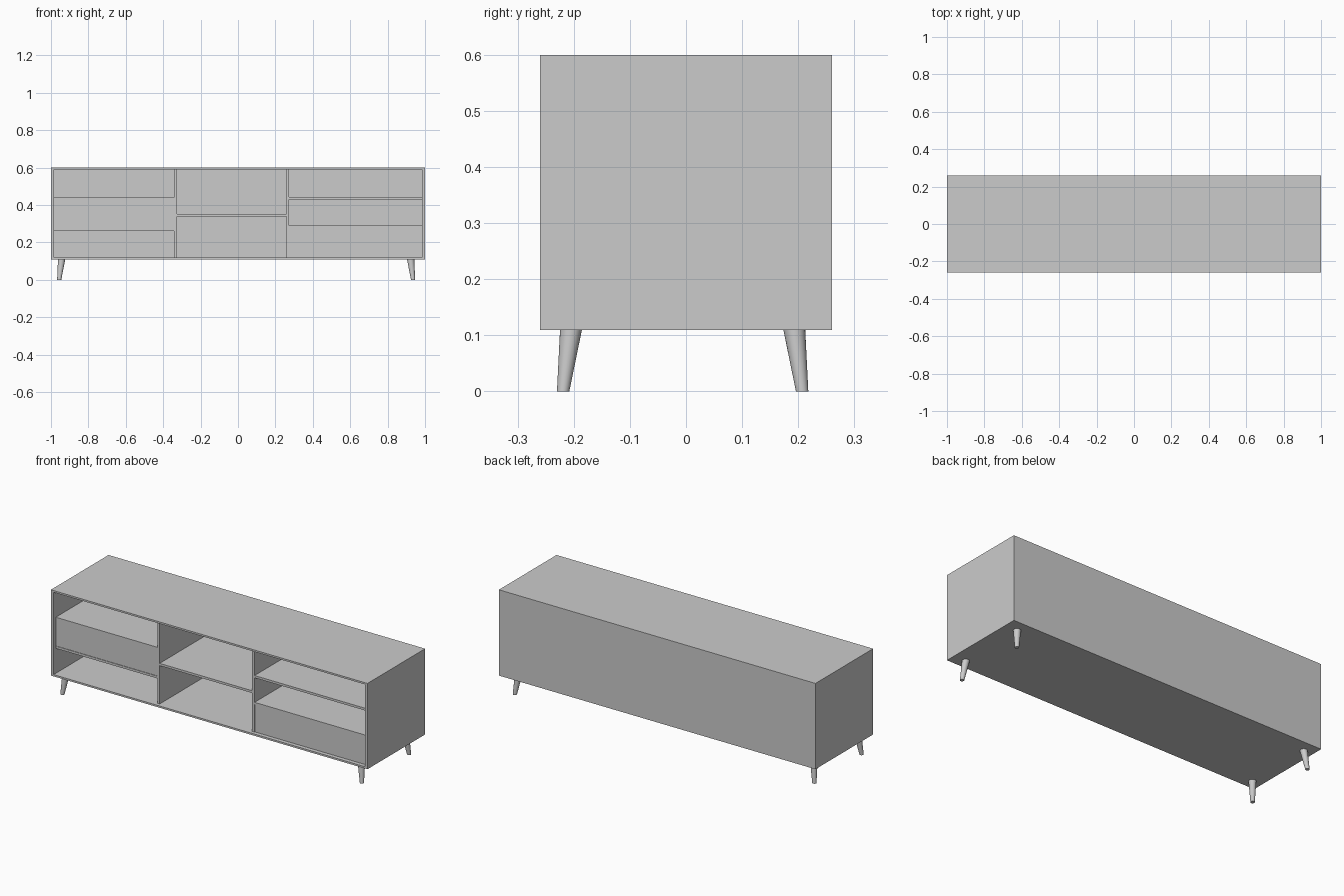
import bpy, bmesh
from mathutils import Vector

if "Cube" in bpy.data.objects:
    bpy.data.objects.remove(bpy.data.objects["Cube"])

W, D, Z0, Z1 = 1.0, 0.26, 0.11, 0.60   # half width, half depth, bottom, top
TS, TP = 0.017, 0.01                   # side and top/bottom thickness
FRONT, BACK = -0.24, 0.25              # interior depth range


def box(name, x0, x1, y0, y1, z0, z1):
    bm = bmesh.new()
    bmesh.ops.create_cube(bm, size=1)
    for v in bm.verts:
        v.co = Vector(((x0 + x1) / 2 + v.co.x * (x1 - x0),
                       (y0 + y1) / 2 + v.co.y * (y1 - y0),
                       (z0 + z1) / 2 + v.co.z * (z1 - z0)))
    return finish(name, bm)


def finish(name, bm):
    me = bpy.data.meshes.new(name)
    bm.to_mesh(me)
    bm.free()
    ob = bpy.data.objects.new(name, me)
    bpy.context.collection.objects.link(ob)
    return ob


def leg(name, bottom, top, r0, r1, n=24):
    # tapered round leg with horizontal ends, splayed outwards
    bm = bmesh.new()
    bmesh.ops.create_cone(bm, cap_ends=True, segments=n, radius1=r0, radius2=r1, depth=1)
    for v in bm.verts:
        c = bottom.lerp(top, v.co.z + 0.5)
        v.co = Vector((c.x + v.co.x, c.y + v.co.y, c.z))
    ob = finish(name, bm)
    bpy.ops.object.select_all(action='DESELECT')
    ob.select_set(True)
    bpy.context.view_layer.objects.active = ob
    bpy.ops.object.shade_smooth_by_angle()


# carcass: top, bottom, sides and back
zi0, zi1 = Z0 + TP, Z1 - TP
box("top_panel", -W, W, -D, D, zi1, Z1)
box("bottom_panel", -W, W, -D, D, Z0, zi0)
box("left_side", -W, -W + TS, -D, D, zi0, zi1)
box("right_side", W - TS, W, -D, D, zi0, zi1)
box("back_panel", -W + TS, W - TS, BACK, D, zi0, zi1)

# vertical dividers
dividers = [(-0.342, -0.327), (0.258, 0.273)]
for side, (a, b) in zip(("left", "right"), dividers):
    box(side + "_divider", a, b, FRONT, BACK, zi0, zi1)

# shelves and drawer fronts for each bay
bays = {
    "left": (-W + TS, dividers[0][0], [(0.427, 0.44), (0.262, 0.275)], (0.275, 0.427)),
    "middle": (dividers[0][1], dividers[1][0], [(0.339, 0.352)], None),
    "right": (dividers[1][1], W - TS, [(0.43, 0.443), (0.277, 0.29)], (zi0, 0.277)),
}
for bay, (a, b, shelves, drawer) in bays.items():
    for i, (lo, hi) in enumerate(shelves):
        box(f"{bay}_shelf_{i + 1}", a, b, FRONT, BACK, lo, hi)
    if drawer:
        box(bay + "_drawer_front", a, b, FRONT + 0.003, FRONT + 0.018, *drawer)

# legs, the whole set shifted slightly off centre
off = Vector((-0.01, -0.006, 0))
for sx, nx in ((-1, "left"), (1, "right")):
    for sy, ny in ((-1, "front"), (1, "back")):
        leg(f"{ny}_{nx}_leg",
            Vector((sx * 0.946, sy * 0.213, 0)) + off,
            Vector((sx * 0.933, sy * 0.199, Z0)) + off, 0.011, 0.0195)
